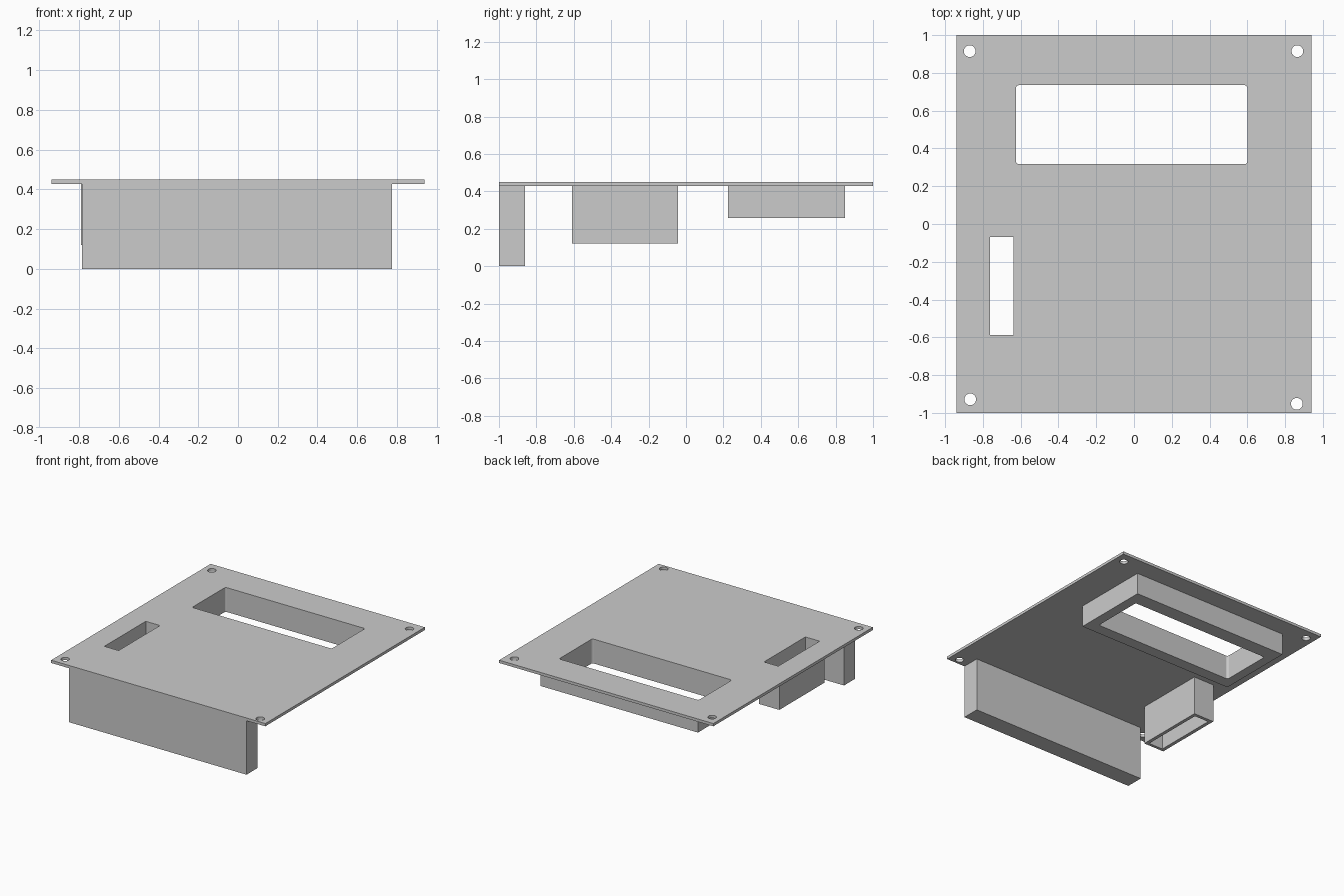
import bpy, bmesh
from math import cos, sin, pi

if "Cube" in bpy.data.objects:
    bpy.data.objects.remove(bpy.data.objects["Cube"])

TOP, UNDER = 0.45, 0.428      # faces of the plate
LAP = 0.44                    # lower parts reach into the plate for a clean union


def prism(name, outline, z0, z1):
    """Extrude a closed xy outline from z0 up to z1."""
    bm = bmesh.new()
    face = bm.faces.new([bm.verts.new((x, y, z0)) for x, y in outline])
    new = bmesh.ops.extrude_face_region(bm, geom=[face])["geom"]
    bmesh.ops.translate(bm, vec=(0, 0, z1 - z0),
                        verts=[v for v in new if isinstance(v, bmesh.types.BMVert)])
    bmesh.ops.recalc_face_normals(bm, faces=bm.faces)
    mesh = bpy.data.meshes.new(name)
    bm.to_mesh(mesh)
    bm.free()
    obj = bpy.data.objects.new(name, mesh)
    bpy.context.collection.objects.link(obj)
    return obj


def rect(x0, x1, y0, y1, r=0.0, steps=4):
    """Rectangle outline, with rounded corners when r > 0."""
    if r == 0:
        return [(x0, y0), (x1, y0), (x1, y1), (x0, y1)]
    corners = [(x1 - r, y1 - r), (x0 + r, y1 - r), (x0 + r, y0 + r), (x1 - r, y0 + r)]
    return [(cx + r * cos(a), cy + r * sin(a))
            for q, (cx, cy) in enumerate(corners)
            for a in [(q + i / steps) * pi / 2 for i in range(steps + 1)]]


def circle(cx, cy, r, n=32):
    return [(cx + r * cos(2 * pi * i / n), cy + r * sin(2 * pi * i / n)) for i in range(n)]


def combine(target, tool, operation):
    """Apply a boolean to target and discard the tool object."""
    tool.hide_render = True
    mod = target.modifiers.new(tool.name, 'BOOLEAN')
    mod.operation, mod.solver, mod.object = operation, 'EXACT', tool
    bpy.context.view_layer.objects.active = target
    bpy.ops.object.modifier_apply(modifier=mod.name)
    bpy.data.objects.remove(tool)


# Flat mounting plate
panel = prism("mounting_panel", rect(-0.94, 0.94, -1, 1), UNDER, TOP)

# Parts under the plate: front wall, window surround, slot surround
for name, outline, z0 in [
    ("front_wall", rect(-0.785, 0.775, -1, -0.86), 0.0),
    ("window_surround", rect(-0.70, 0.68, 0.225, 0.85), 0.257),
    ("slot_surround", rect(-0.79, -0.61, -0.61, -0.042), 0.12),
]:
    combine(panel, prism(name, outline, z0, LAP), 'UNION')

# Openings through plate and surrounds
openings = [("window_cutter", rect(-0.625, 0.60, 0.317, 0.735, r=0.015)),
            ("slot_cutter", rect(-0.762, -0.637, -0.587, -0.068))]

# Screw holes in the corners
for x, y in [(-0.87, 0.915), (0.865, 0.915), (-0.867, -0.928), (0.862, -0.952)]:
    openings.append(("screw_cutter", circle(x, y, 0.031)))

for name, outline in openings:
    combine(panel, prism(name, outline, -0.1, 0.6), 'DIFFERENCE')
